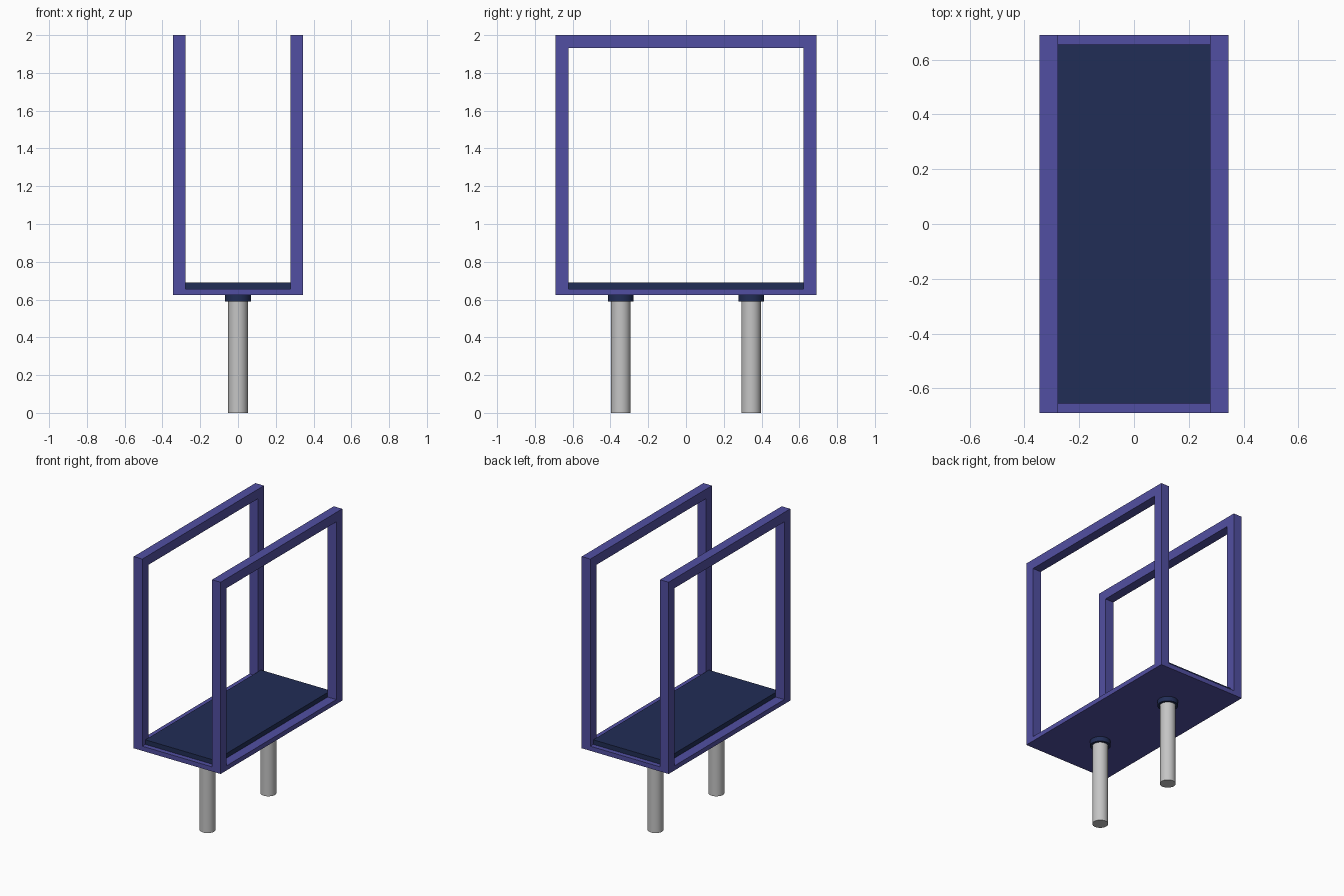
import bpy
import bmesh

if "Cube" in bpy.data.objects:
    bpy.data.objects.remove(bpy.data.objects["Cube"])


def material(name, rgb):
    m = bpy.data.materials.new(name)
    m.diffuse_color = (*rgb, 1)
    m.use_nodes = True
    m.node_tree.nodes["Principled BSDF"].inputs["Base Color"].default_value = m.diffuse_color
    return m


PURPLE = material("purple paint", (0.083, 0.078, 0.36))
NAVY = material("navy rubber", (0.015, 0.026, 0.092))
STEEL = material("steel grey", (0.56, 0.56, 0.56))

HX, HY = 0.345, 0.69          # half width and half depth
BAR = 0.068                   # square bar thickness
Z0, Z1, TOP = 0.624, 0.657, 2.0


def box(name, lo, hi, mat):
    bpy.ops.mesh.primitive_cube_add(size=1, location=[(a + b) / 2 for a, b in zip(lo, hi)])
    o = bpy.context.object
    o.name = name
    o.scale = [b - a for a, b in zip(lo, hi)]
    bpy.ops.object.transform_apply(location=False, rotation=False, scale=True)
    o.data.materials.append(mat)
    return o


def cylinder(name, r, y, z0, z1, mat):
    bpy.ops.mesh.primitive_cylinder_add(vertices=32, radius=r, depth=z1 - z0,
                                        location=(0, y, (z0 + z1) / 2))
    o = bpy.context.object
    o.name = name
    o.data.materials.append(mat)
    bpy.ops.object.shade_smooth_by_angle()


def hoop(name, x0, x1):
    # Inverted U profile in the y-z plane, extruded along x
    i = HY - BAR
    pts = [(-HY, Z1), (-HY, TOP), (HY, TOP), (HY, Z1),
           (i, Z1), (i, TOP - BAR), (-i, TOP - BAR), (-i, Z1)]
    bm = bmesh.new()
    face = bm.faces.new([bm.verts.new((x0, y, z)) for y, z in pts])
    ext = bmesh.ops.extrude_face_region(bm, geom=[face])
    verts = [g for g in ext["geom"] if isinstance(g, bmesh.types.BMVert)]
    bmesh.ops.translate(bm, verts=verts, vec=(x1 - x0, 0, 0))
    bmesh.ops.recalc_face_normals(bm, faces=bm.faces)
    me = bpy.data.meshes.new(name)
    bm.to_mesh(me)
    bm.free()
    me.materials.append(PURPLE)
    bpy.context.collection.objects.link(bpy.data.objects.new(name, me))


# Base slab and standing plate
box("base_slab", (-HX, -HY, Z0), (HX, HY, Z1), PURPLE)
box("standing_plate", (-HX + BAR, -0.656, Z1), (HX - BAR, 0.656, 0.69), NAVY)

# Side hoops
hoop("left_hoop", -HX, -HX + BAR)
hoop("right_hoop", HX - BAR, HX)

# Ground posts with collars
for label, y in (("front", -0.345), ("back", 0.345)):
    cylinder(label + "_post", 0.052, y, 0.0, 0.60, STEEL)
    cylinder(label + "_collar", 0.068, y, 0.59, Z0, NAVY)
